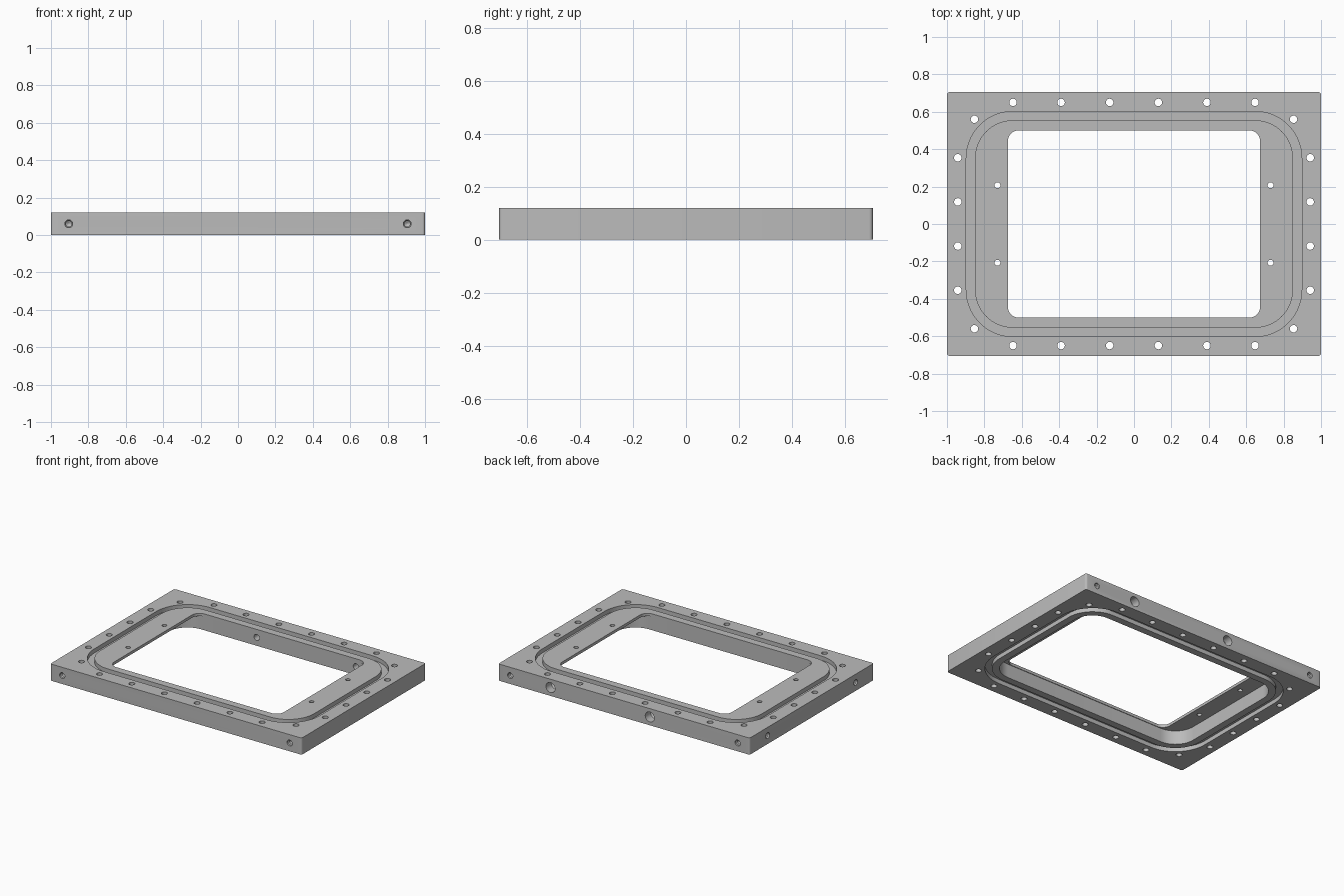
import bpy, bmesh
from math import cos, sin, pi
from mathutils import Matrix, Vector

cube = bpy.data.objects.get("Cube")
if cube:
    bpy.data.objects.remove(cube, do_unlink=True)

HX, HY, H = 1.0, 0.705, 0.12      # half sizes and thickness of the plate
MID = H / 2

metal = bpy.data.materials.new("grey_metal")
metal.use_nodes = True
grey = (0.5, 0.5, 0.5, 1)
metal.diffuse_color = grey
metal.node_tree.nodes["Principled BSDF"].inputs["Base Color"].default_value = grey


def rounded_rect(hx, hy, r, seg=14):
    """Counter-clockwise outline of a rounded rectangle."""
    pts = []
    for k, (sx, sy) in enumerate([(1, 1), (-1, 1), (-1, -1), (1, -1)]):
        for i in range(seg + 1):
            a = (k + i / seg) * pi / 2
            pts.append((sx * (hx - r) + r * cos(a), sy * (hy - r) + r * sin(a)))
    return pts


def add_loft(bm, loops, closed=False):
    """Skin a list of equal point loops; cap the ends or close on itself."""
    rings = [[bm.verts.new(p) for p in loop] for loop in loops]
    n = len(rings[0])
    pairs = list(zip(rings, rings[1:]))
    if closed:
        pairs.append((rings[-1], rings[0]))
    for a, b in pairs:
        for i in range(n):
            j = (i + 1) % n
            bm.faces.new((a[i], a[j], b[j], b[i]))
    if not closed:
        bm.faces.new(rings[0][::-1])
        bm.faces.new(rings[-1])


def add_prism(bm, outline, z0, z1):
    add_loft(bm, [[(x, y, z) for x, y in outline] for z in (z0, z1)])


def add_ring(bm, outer, inner, z0, z1):
    add_loft(bm, [[(x, y, z) for x, y in o] for o, z in
                  ((outer, z0), (outer, z1), (inner, z1), (inner, z0))], True)


def add_bore(bm, start, direction, profile, seg=24):
    """Stepped round bore: profile lists (radius, depth) along direction."""
    rot = Vector((0, 0, 1)).rotation_difference(Vector(direction)).to_matrix().to_4x4()
    m = Matrix.Translation(start) @ rot
    add_loft(bm, [[m @ Vector((r * cos(2 * pi * i / seg), r * sin(2 * pi * i / seg), d))
                   for i in range(seg)] for r, d in profile])


def make_object(name, build):
    bm = bmesh.new()
    build(bm)
    bmesh.ops.recalc_face_normals(bm, faces=bm.faces)
    me = bpy.data.meshes.new(name)
    bm.to_mesh(me)
    bm.free()
    me.materials.append(metal)
    ob = bpy.data.objects.new(name, me)
    bpy.context.collection.objects.link(ob)
    return ob


def cut(target, build):
    """Subtract a temporary cutter from the target."""
    cutter = make_object("cutter", build)
    cutter.hide_render = True
    mod = target.modifiers.new("cut", 'BOOLEAN')
    mod.operation, mod.solver, mod.object = 'DIFFERENCE', 'EXACT', cutter
    dg = bpy.context.evaluated_depsgraph_get()
    me = bpy.data.meshes.new_from_object(target.evaluated_get(dg))
    target.modifiers.clear()
    target.data = me
    bpy.data.objects.remove(cutter, do_unlink=True)


# Outer plate with slightly rounded corners
frame = make_object("flange_frame", lambda bm: add_prism(
    bm, rounded_rect(HX, HY, 0.014, 4), 0, H))

# Pocket from below, leaving a thin ledge at each end, and the window
cut(frame, lambda bm: add_prism(bm, rounded_rect(0.80, 0.505, 0.15), -0.1, 0.1))
cut(frame, lambda bm: add_prism(bm, rounded_rect(0.675, 0.501, 0.06), -0.1, 0.2))


# Seal grooves in both faces
def grooves(bm):
    outer = rounded_rect(0.897, 0.602, 0.25)
    inner = rounded_rect(0.85, 0.555, 0.203)
    add_ring(bm, outer, inner, H - 0.03, H + 0.05)
    add_ring(bm, outer, inner, -0.05, 0.03)


# Bolt holes through the rim and the ledges
def bolt_holes(bm):
    spots = [(s * x, t * 0.65, 0.02) for x in (0.13, 0.39, 0.647)
             for s in (1, -1) for t in (1, -1)]
    for s in (1, -1):
        for t in (1, -1):
            spots += [(s * 0.942, t * 0.118, 0.02), (s * 0.942, t * 0.354, 0.02),
                      (s * 0.853, t * 0.56, 0.02), (s * 0.73, t * 0.207, 0.016)]
    for x, y, r in spots:
        add_bore(bm, (x, y, -0.05), (0, 0, 1), [(r, 0), (r, 0.25)])


# Blind holes in the edges and two stepped ports in the back edge
def edge_holes(bm):
    blind = [(0.021, -0.05), (0.021, 0.012), (0.015, 0.018), (0.015, 0.09), (0.003, 0.098)]
    port = [(0.036, -0.05), (0.036, 0.06), (0.022, 0.075), (0.022, 0.25)]
    for s in (1, -1):
        add_bore(bm, (s * 0.905, -HY, MID), (0, 1, 0), blind)
        add_bore(bm, (s * 0.905, HY, MID), (0, -1, 0), blind)
        add_bore(bm, (-HX, s * 0.5, MID), (1, 0, 0), blind)
    for x in (0.585, -0.205):
        add_bore(bm, (x, HY, MID), (0, -1, 0), port)


for build in (grooves, bolt_holes, edge_holes):
    cut(frame, build)

# Smooth bores and fillets, crisp edges
bpy.ops.object.select_all(action='DESELECT')
frame.select_set(True)
bpy.context.view_layer.objects.active = frame
bpy.ops.object.shade_smooth_by_angle()
